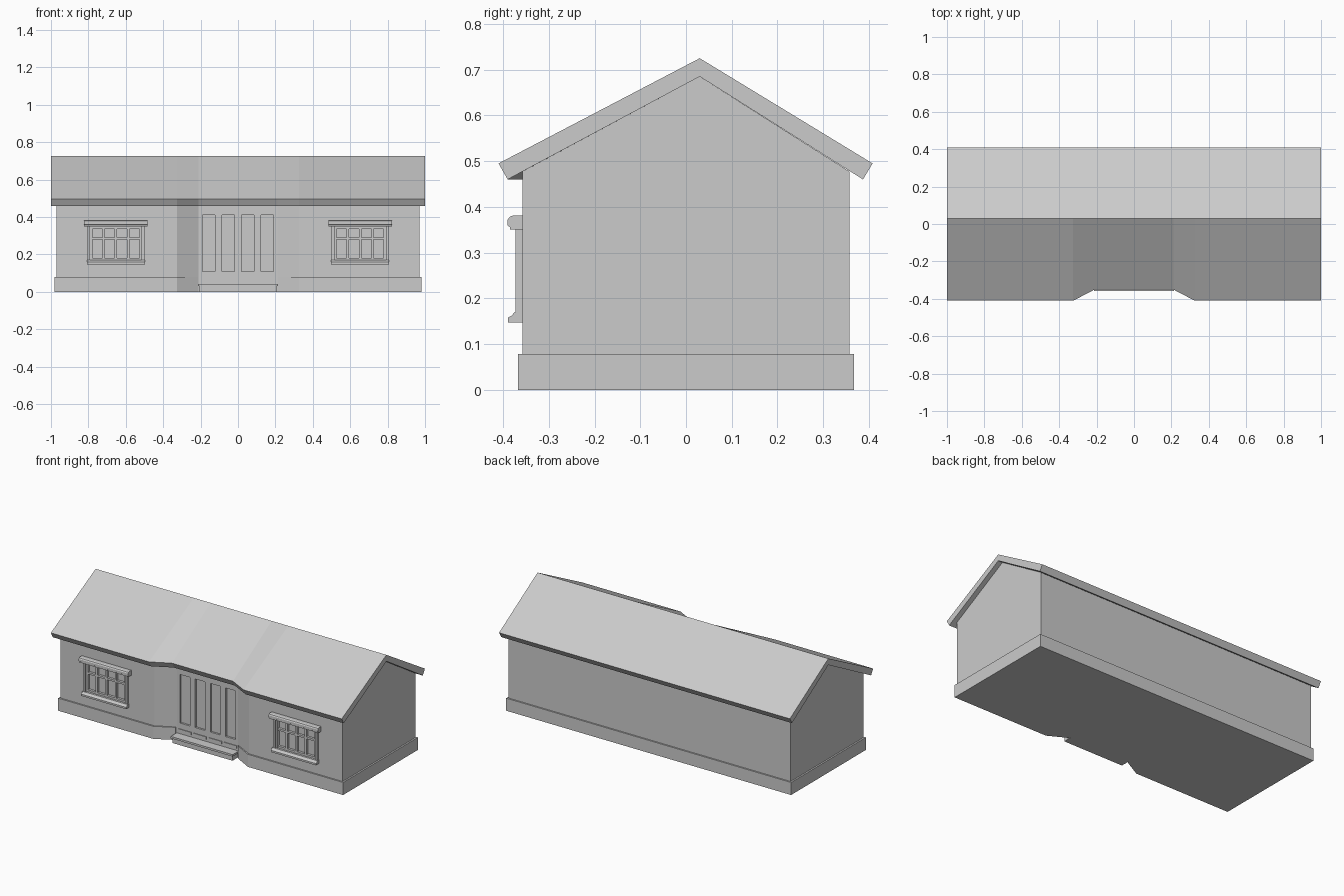
import bpy, bmesh

if "Cube" in bpy.data.objects:
    bpy.data.objects.remove(bpy.data.objects["Cube"])


def make(name, rings):
    """Skin closed (x, y, z) rings in order and cap both ends."""
    bm = bmesh.new()
    loops = [[bm.verts.new(p) for p in ring] for ring in rings]
    n = len(loops[0])
    for a, b in zip(loops, loops[1:]):
        for i in range(n):
            j = (i + 1) % n
            bm.faces.new((a[i], a[j], b[j], b[i]))
    bm.faces.new(loops[0])
    bm.faces.new(loops[-1])
    bmesh.ops.recalc_face_normals(bm, faces=bm.faces)
    me = bpy.data.meshes.new(name)
    bm.to_mesh(me)
    bm.free()
    ob = bpy.data.objects.new(name, me)
    bpy.context.collection.objects.link(ob)
    return ob


def along_x(name, profile, x0, x1):
    return make(name, [[(x, y, z) for y, z in profile] for x in (x0, x1)])


def box(name, x0, x1, y0, y1, z0, z1):
    return along_x(name, [(y0, z0), (y1, z0), (y1, z1), (y0, z1)], x0, x1)


def cut(target, cutter):
    cutter.hide_render = True
    cutter.display_type = 'WIRE'
    m = target.modifiers.new(cutter.name, 'BOOLEAN')
    m.operation = 'DIFFERENCE'
    m.object = cutter
    bpy.context.view_layer.objects.active = target
    bpy.ops.object.modifier_apply(modifier=m.name)
    bpy.data.objects.remove(cutter)


def stations(end):
    """x positions and front offset d of the shallow entrance recess."""
    return [(-end, 0), (-.325, 0), (-.21, .06), (.21, .06), (.325, 0), (end, 0)]


# walls with gables, pushed in at the entrance
walls = make("walls", [[(x, -.358 + d, 0), (x, -.358 + d, .477), (x, .03, .685),
                        (x, .358, .477), (x, .358, 0)] for x, d in stations(.97)])

# roof slab following the recess, ridge kept straight
make("roof", [[(x, -.39 + d, .46), (x, -.41 + d, .495), (x, .03, .725),
               (x, .408, .495), (x, .387, .46), (x, .03, .685)]
              for x, d in stations(1.0)])

# plinth, interrupted at the door
half = [(.215, -.29), (.215, -.307), (.325, -.367), (.98, -.367), (.98, .367)]
plan = half + [(-x, y) for x, y in reversed(half)]
make("plinth", [[(x, y, z) for x, y in plan] for z in (0, .078)])

# entrance step with a nosing
box("step_base", -.207, .207, -.35, -.29, 0, .03)
box("step_tread", -.213, .213, -.357, -.29, .03, .042)

# door leaves: four recessed panels and a bottom rail groove
for i in range(4):
    c = -.157 + i * .1047
    cut(walls, box("door_panel_cut", c - .034, c + .034, -.4, -.286, .108, .41))
    box("door_kick_rail", c - .045, c + .045, -.302, -.29, .055, .072)

# windows
lintel = [(-.35, .35), (-.385, .35), (-.385, .356), (-.39, .359), (-.39, .372),
          (-.386, .378), (-.378, .381), (-.35, .381)]
sill = [(-.35, .147), (-.389, .147), (-.389, .158), (-.381, .162),
        (-.375, .17), (-.35, .17)]
for s, side in ((-1, "left"), (1, "right")):
    cx = s * .653
    cut(walls, box("window_cut", cx - .14, cx + .14, -.4, -.347, .172, .349))
    along_x(f"window_lintel_{side}", lintel, cx - .17, cx + .17)
    along_x(f"window_sill_{side}", sill, cx - .155, cx + .155)
    for t in (-1, 1):
        a, b = sorted((cx + t * .137, cx + t * .152))
        box(f"window_jamb_{side}", a, b, -.373, -.34, .165, .352)
    # sash frame and glazing bars
    for i in range(5):
        x = cx - .132 + i * .066
        box(f"window_mullion_{side}", x - .006, x + .006, -.363, -.34, .17, .35)
    for z in (.176, .285, .343):
        box(f"window_bar_{side}", cx - .138, cx + .138, -.362, -.34, z - .006, z + .006)
